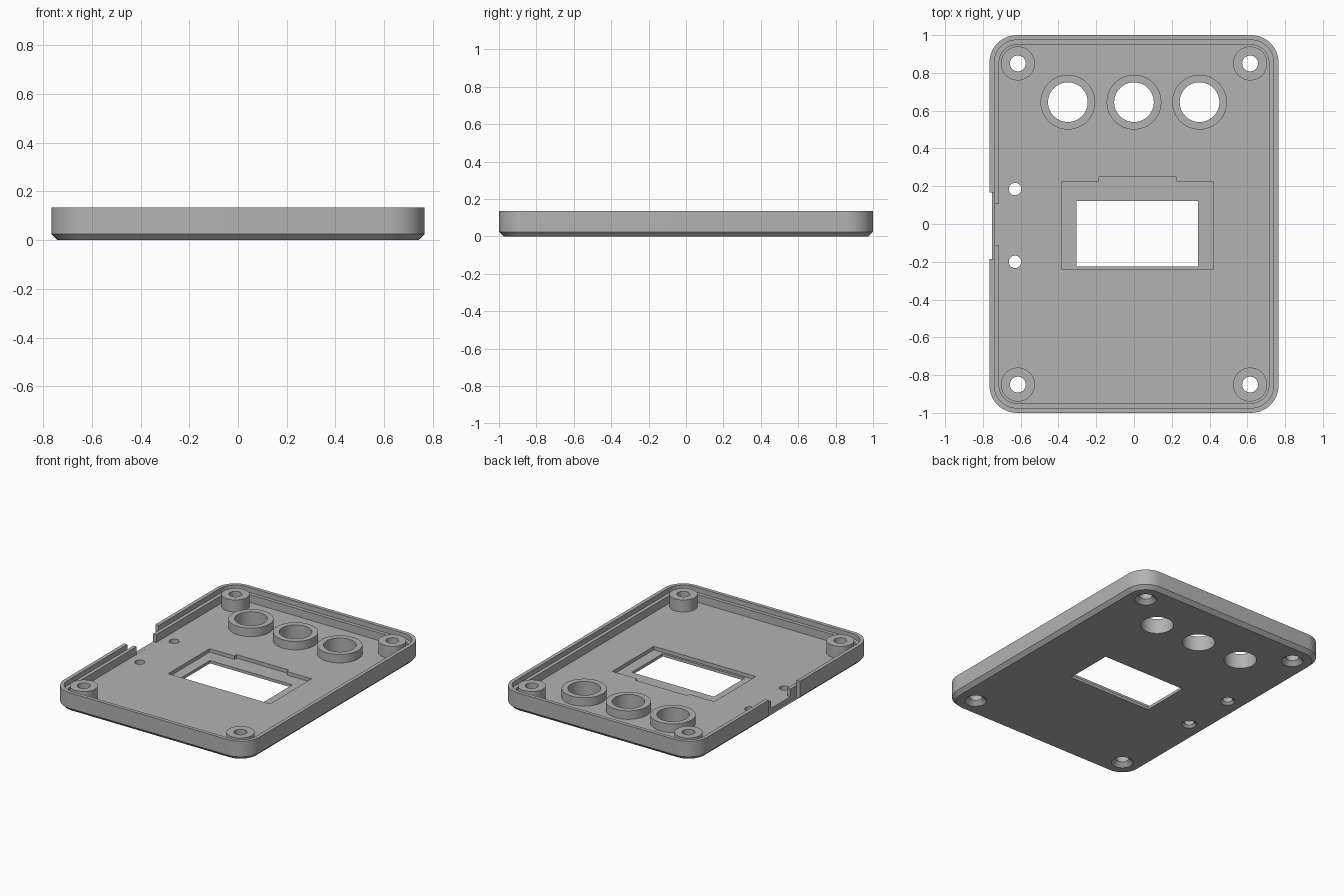
import bpy, bmesh, math

if "Cube" in bpy.data.objects:
    bpy.data.objects.remove(bpy.data.objects["Cube"])

FLOOR, RIM, LEDGE = 0.045, 0.135, 0.10
STANDOFFS = [(sx * 0.615, sy * 0.85) for sx in (-1, 1) for sy in (-1, 1)]
BUTTONS = [(-0.35, 0.645), (0.0, 0.645), (0.347, 0.645)]
PINS = [(-0.63, 0.185), (-0.63, -0.2)]

grey = bpy.data.materials.new("plain grey")
grey.diffuse_color = (0.45, 0.45, 0.45, 1)
grey.use_nodes = True
grey.node_tree.nodes["Principled BSDF"].inputs["Base Color"].default_value = grey.diffuse_color


def loft(name, rings, caps=True):
    """Skin a stack of equal-length closed rings; cap the ends or leave open."""
    bm = bmesh.new()
    loops = [[bm.verts.new(p) for p in ring] for ring in rings]
    n = len(loops[0])
    for a, b in zip(loops, loops[1:]):
        for i in range(n):
            j = (i + 1) % n
            bm.faces.new((a[i], a[j], b[j], b[i]))
    if caps:
        bm.faces.new(loops[0][::-1])
        bm.faces.new(loops[-1])
    bm.normal_update()
    if caps:
        bmesh.ops.recalc_face_normals(bm, faces=bm.faces)
    me = bpy.data.meshes.new(name)
    bm.to_mesh(me)
    bm.free()
    me.materials.append(grey)
    ob = bpy.data.objects.new(name, me)
    bpy.context.collection.objects.link(ob)
    return ob


def rounded(inset, z, steps=12):
    """Rounded rectangle, inset from the outer outline."""
    r, pts = 0.145 - inset, []
    for k, (sx, sy) in enumerate(((1, 1), (-1, 1), (-1, -1), (1, -1))):
        for i in range(steps + 1):
            a = math.pi / 2 * (k + i / steps)
            pts.append((sx * 0.62 + r * math.cos(a), sy * 0.855 + r * math.sin(a), z))
    return pts


def circle(c, r, z, n=48):
    return [(c[0] + r * math.cos(2 * math.pi * i / n),
             c[1] + r * math.sin(2 * math.pi * i / n), z) for i in range(n)]


def box(x0, x1, y0, y1, z0, z1):
    return loft("cutter", [[(x0, y0, z), (x1, y0, z), (x1, y1, z), (x0, y1, z)]
                           for z in (z0, z1)])


def cut(target, cutter):
    mod = target.modifiers.new("cut", 'BOOLEAN')
    mod.operation, mod.solver, mod.object = 'DIFFERENCE', 'EXACT', cutter
    bpy.context.view_layer.update()
    dg = bpy.context.evaluated_depsgraph_get()
    me = bpy.data.meshes.new_from_object(target.evaluated_get(dg))
    target.modifiers.clear()
    target.data = me
    bpy.data.objects.remove(cutter)


def smooth(ob):
    bpy.ops.object.select_all(action='DESELECT')
    ob.select_set(True)
    bpy.context.view_layer.objects.active = ob
    bpy.ops.object.shade_smooth_by_angle(angle=math.radians(30))


# Tray: chamfered base, outer wall, stepped rim and floor
tray = loft("tray", [rounded(i, z) for i, z in (
    (0.025, 0), (0, 0.025), (0, RIM), (0.026, RIM),
    (0.026, LEDGE), (0.051, LEDGE), (0.051, FLOOR))])

# Screen recess (stepped outline) and its window
outline = [(-0.38, -0.24), (0.42, -0.24), (0.42, 0.225), (0.225, 0.225),
           (0.225, 0.25), (-0.185, 0.25), (-0.185, 0.225), (-0.38, 0.225)]
cut(tray, loft("cutter", [[(x, y, z) for x, y in outline] for z in (0.02, 0.07)]))
cut(tray, box(-0.305, 0.34, -0.225, 0.122, -0.1, 0.2))

# Side port: wide outer notch and narrow inner notch
cut(tray, box(-0.9, -0.739, -0.185, 0.167, 0.012, 0.3))
cut(tray, box(-0.76, -0.70, -0.115, 0.105, FLOOR + 0.0005, 0.3))

# Button holes, pin holes and countersunk screw holes
for c in BUTTONS:
    cut(tray, loft("cutter", [circle(c, 0.105, z) for z in (-0.1, 0.2)]))
for c in PINS:
    cut(tray, loft("cutter", [circle(c, r, z) for r, z in (
        (0.048, -0.01), (0.048, 0), (0.033, 0.015), (0.033, 0.2))]))
for c in STANDOFFS:
    cut(tray, loft("cutter", [circle(c, r, z) for r, z in (
        (0.07, -0.01), (0.07, 0), (0.042, 0.028), (0.042, 0.2))]))
smooth(tray)


def collar(name, c, outer, inner, top):
    """Open-bottomed tube standing on the tray floor."""
    smooth(loft(name, [circle(c, outer, FLOOR), circle(c, outer, top),
                       circle(c, inner, top), circle(c, inner, FLOOR)], caps=False))


# Screw standoffs and button collars
for c in STANDOFFS:
    collar("screw_standoff", c, 0.09, 0.042, 0.13)
for c in BUTTONS:
    collar("button_collar", c, 0.145, 0.105, 0.105)
